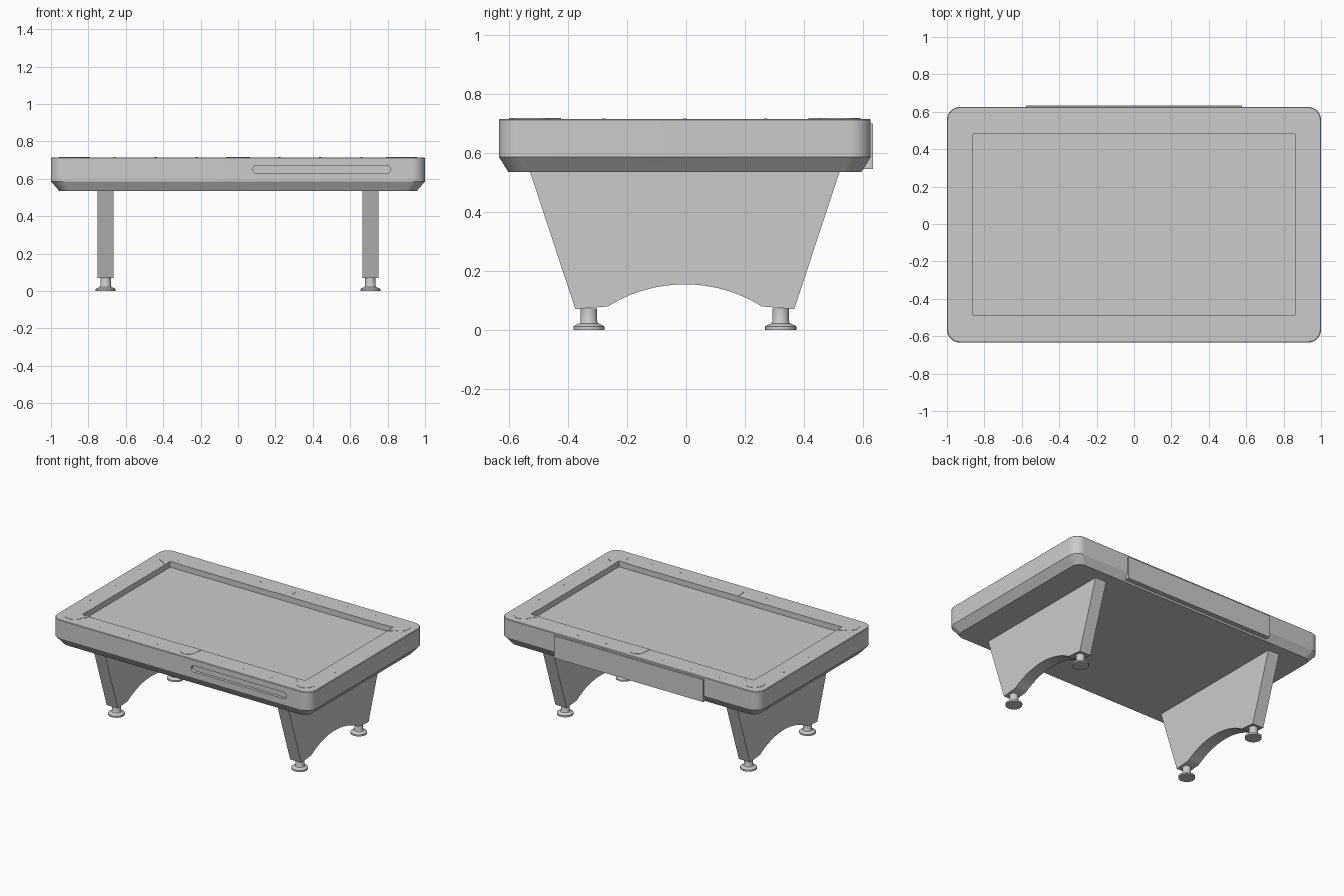
import bpy, bmesh
from math import sin, cos, pi, radians

if "Cube" in bpy.data.objects:
    bpy.data.objects.remove(bpy.data.objects["Cube"])

YC = -0.004            # table body sits slightly forward because of the rear panel
HX, HY = 1.0, 0.63     # body half sizes
TOP, BOTTOM = 0.715, 0.534


def finish(name, bm, smooth=True):
    bmesh.ops.recalc_face_normals(bm, faces=bm.faces)
    me = bpy.data.meshes.new(name)
    bm.to_mesh(me)
    bm.free()
    ob = bpy.data.objects.new(name, me)
    bpy.context.collection.objects.link(ob)
    bpy.ops.object.select_all(action='DESELECT')
    ob.select_set(True)
    bpy.context.view_layer.objects.active = ob
    if smooth:
        bpy.ops.object.shade_smooth_by_angle(angle=radians(30))
    return ob


def loft(name, loops, smooth=True):
    """Skin a closed stack of equally long loops and cap both ends."""
    bm = bmesh.new()
    rings = [[bm.verts.new(p) for p in loop] for loop in loops]
    n = len(rings[0])
    for a, b in zip(rings, rings[1:]):
        for i in range(n):
            j = (i + 1) % n
            bm.faces.new((a[i], a[j], b[j], b[i]))
    bm.faces.new(rings[0])
    bm.faces.new(rings[-1])
    return finish(name, bm, smooth)


def plate(name, pts, z0, z1):
    return loft(name, [[(x, y, z) for x, y in pts] for z in (z0, z1)])


def box(name, x0, x1, y0, y1, z0, z1):
    return plate(name, [(x0, y0), (x1, y0), (x1, y1), (x0, y1)], z0, z1)


def arc(cx, cy, r, a0, a1, n):
    return [(cx + r * cos(radians(a0 + (a1 - a0) * i / n)),
             cy + r * sin(radians(a0 + (a1 - a0) * i / n))) for i in range(n + 1)]


def rounded_rect(hx, hy, r, z):
    pts = []
    for k, (sx, sy) in enumerate(((1, 1), (-1, 1), (-1, -1), (1, -1))):
        pts += arc(sx * (hx - r), YC + sy * (hy - r), r, 90 * k, 90 * k + 90, 10)
    return [(x, y, z) for x, y in pts]


def cut(ob, cutter):
    mod = ob.modifiers.new('cut', 'BOOLEAN')
    mod.operation, mod.solver, mod.object = 'DIFFERENCE', 'EXACT', cutter
    bpy.ops.object.select_all(action='DESELECT')
    ob.select_set(True)
    bpy.context.view_layer.objects.active = ob
    bpy.ops.object.modifier_apply(modifier=mod.name)
    bpy.data.objects.remove(cutter)


# Table body: tapered underside, straight apron, lightly eased top edge
body = loft('table_body', [
    rounded_rect(HX - 0.045, HY - 0.032, 0.06, BOTTOM),
    rounded_rect(HX, HY, 0.07, 0.586),
    rounded_rect(HX, HY, 0.07, TOP - 0.004),
    rounded_rect(HX - 0.004, HY - 0.004, 0.066, TOP)])

# Sunken playing field
cut(body, box('field_cutter', -0.86, 0.86, YC - 0.485, YC + 0.485, 0.67, 0.8))
box('playing_cloth', -0.86, 0.86, YC - 0.485, YC + 0.485, 0.66, 0.676)

# Ball return slot in the front apron
slot = arc(0.795, 0.65, 0.022, -90, 90, 10) + arc(0.102, 0.65, 0.022, 90, 270, 10)
cut(body, loft('slot_cutter', [[(x, y, z) for x, z in slot]
                               for y in (YC - HY - 0.05, YC - HY + 0.02)]))
bpy.ops.object.shade_smooth_by_angle(angle=radians(30))

# Rear panel
box('rear_panel', -0.577, 0.577, 0.585, 0.634, 0.545, 0.70)

# Pocket plates set into the rails
corner = arc(0.893, 0.52, 0.064, 275, 535, 28) + [(0.79, 0.485), (0.86, 0.485), (0.86, 0.42)]
middle = [(0.063, 0.485)] + arc(0, 0.54, 0.056, -12, 192, 24) + [(-0.063, 0.485)]
for sy in (-1, 1):
    side = 'front' if sy < 0 else 'back'
    plate(side + '_middle_pocket', [(x, YC + sy * y) for x, y in middle], 0.71, TOP + 0.002)
    for sx in (-1, 1):
        plate(side + ('_left' if sx < 0 else '_right') + '_corner_pocket',
              [(sx * x, YC + sy * y) for x, y in corner], 0.71, TOP + 0.002)

# Rail sight markers
sights = [(x, s * 0.57) for x in (-0.66, -0.44, -0.22, 0.22, 0.44, 0.66) for s in (-1, 1)]
sights += [(s * 0.945, y) for y in (-0.275, 0, 0.275) for s in (-1, 1)]
for x, y in sights:
    plate('rail_sight', arc(x, YC + y, 0.006, 0, 330, 11), 0.712, TOP + 0.001)

# Arched slab legs and turned levelling feet
arch_r = (0.275 ** 2 + 0.084 ** 2) / (2 * 0.084)
half = 0.275 / arch_r
profile = [(-0.525, BOTTOM + 0.002), (-0.371, 0.07)]
for i in range(25):
    a = -half + 2 * half * i / 24
    profile.append((arch_r * sin(a), 0.154 - arch_r + arch_r * cos(a)))
profile += [(0.371, 0.07), (0.525, BOTTOM + 0.002)]
foot = [(0.053, 0), (0.053, 0.011), (0.045, 0.016), (0.031, 0.022), (0.028, 0.028), (0.028, 0.072)]
for sx in (-1, 1):
    end = 'left' if sx < 0 else 'right'
    loft(end + '_leg', [[(sx * x, YC + y, z) for y, z in profile] for x in (0.665, 0.751)])
    for sy in (-1, 1):
        loft(end + ('_front' if sy < 0 else '_back') + '_foot',
             [[(x, y, z) for x, y in arc(sx * 0.708, YC + sy * 0.325, r, 0, 345, 23)]
              for r, z in foot])
